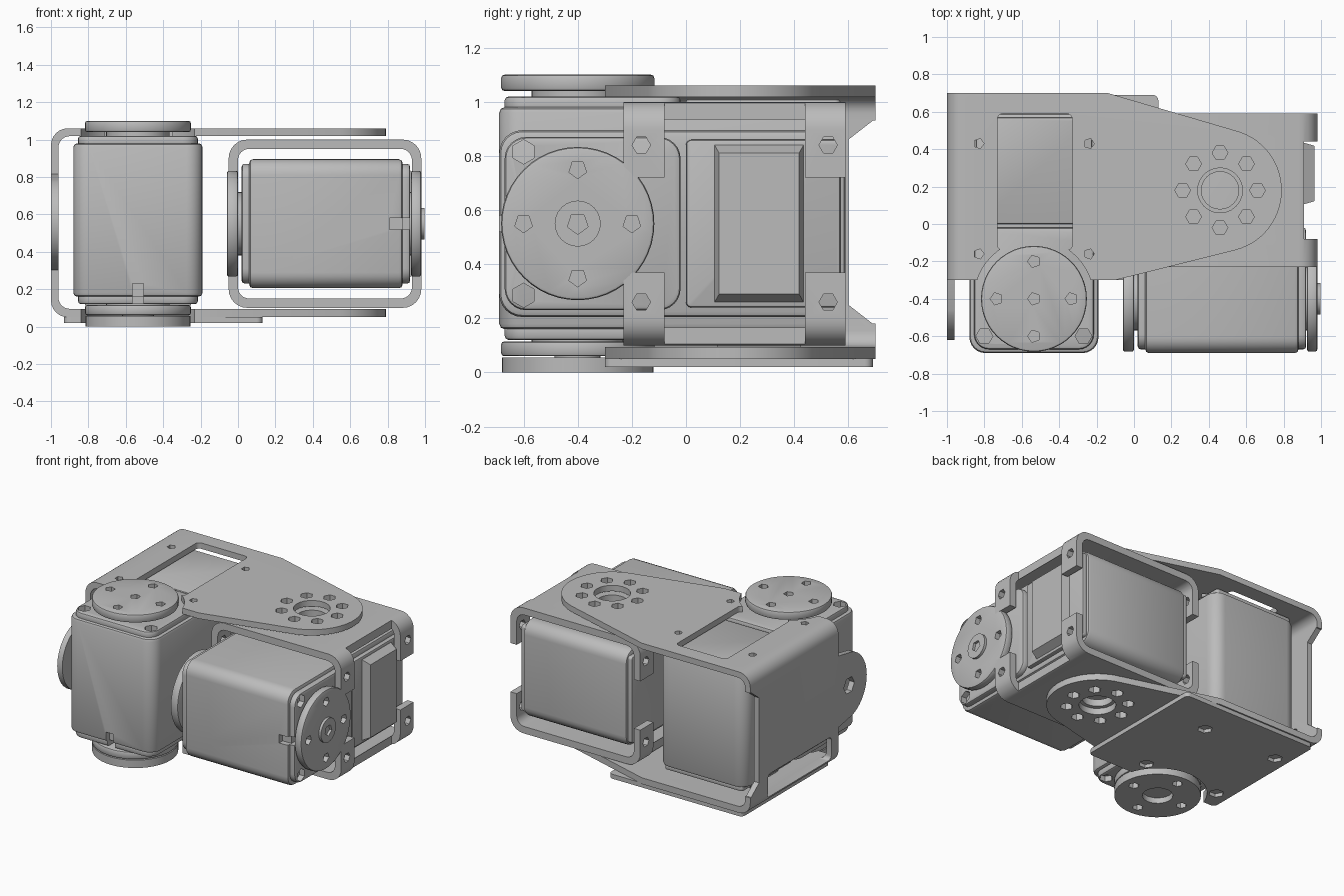
import bpy, bmesh, math
from mathutils import Matrix, Vector

if "Cube" in bpy.data.objects:
    bpy.data.objects.remove(bpy.data.objects["Cube"], do_unlink=True)

grey = bpy.data.materials.new("mid grey")
grey.use_nodes = True
grey.diffuse_color = (0.5, 0.5, 0.5, 1)
grey.node_tree.nodes["Principled BSDF"].inputs["Base Color"].default_value = (0.5, 0.5, 0.5, 1)

AXES = {"z": lambda u, v, w: (u, v, w),
        "x": lambda u, v, w: (w, u, v),
        "y": lambda u, v, w: (u, w, v)}


def arc(cx, cy, r, a0, a1, n):
    """Points along an arc, angles in degrees."""
    angles = [math.radians(a0 + (a1 - a0) * i / n) for i in range(n + 1)]
    return [(cx + r * math.cos(a), cy + r * math.sin(a)) for a in angles]


def circle(cx, cy, r, n=40):
    return arc(cx, cy, r, 0, 360 - 360 / n, n - 1)


def rect(u0, u1, v0, v1, r=0.0):
    """Rectangle outline, with rounded corners if r is given."""
    if r == 0:
        return [(u0, v0), (u1, v0), (u1, v1), (u0, v1)]
    corners = [(u1 - r, v1 - r), (u0 + r, v1 - r), (u0 + r, v0 + r), (u1 - r, v0 + r)]
    return [p for i, c in enumerate(corners) for p in arc(*c, r, 90 * i, 90 * i + 90, 6)]


def prism(name, pts, lo, hi, axis="z", M=Matrix(), bevel=0.0, taper=1.0):
    """Extrude an outline along an axis; taper scales the far end."""
    bm = bmesh.new()
    cu = sum(p[0] for p in pts) / len(pts)
    cv = sum(p[1] for p in pts) / len(pts)
    a = [bm.verts.new(M @ Vector(AXES[axis](u, v, lo))) for u, v in pts]
    b = [bm.verts.new(M @ Vector(AXES[axis](cu + (u - cu) * taper, cv + (v - cv) * taper, hi)))
         for u, v in pts]
    caps = [bm.faces.new(a), bm.faces.new(b)]
    for i in range(len(pts)):
        j = (i + 1) % len(pts)
        bm.faces.new((a[i], a[j], b[j], b[i]))
    bmesh.ops.recalc_face_normals(bm, faces=bm.faces)
    if bevel:
        bmesh.ops.bevel(bm, geom=list({e for f in caps for e in f.edges}), offset=bevel,
                        segments=2, profile=0.5, affect="EDGES")
    mesh = bpy.data.meshes.new(name)
    bm.to_mesh(mesh)
    bm.free()
    mesh.materials.append(grey)
    ob = bpy.data.objects.new(name, mesh)
    bpy.context.collection.objects.link(ob)
    return ob


def carve(ob, cutters, op="DIFFERENCE"):
    """Apply booleans and throw the cutters away."""
    for c in cutters:
        m = ob.modifiers.new("cut", "BOOLEAN")
        m.object, m.operation, m.solver = c, op, "EXACT"
    bpy.context.view_layer.update()
    dg = bpy.context.evaluated_depsgraph_get()
    mesh = bpy.data.meshes.new_from_object(ob.evaluated_get(dg))
    ob.modifiers.clear()
    ob.data = mesh
    for c in cutters:
        bpy.data.objects.remove(c, do_unlink=True)
    return ob


def horn(name, M, lo, hi, cap):
    """Output disc with four bolt sockets and a centre screw."""
    disc = prism(name, circle(0, -0.4, 0.283, 48), lo, hi, M=M, bevel=0.012)
    s = 1 if hi > lo else -1
    spots = [(0.2, 0), (-0.2, 0), (0, 0.2), (0, -0.2)]
    if not cap:
        spots.append((0, 0))
    carve(disc, [prism("socket", circle(x, y - 0.4, 0.034, 5), hi - s * 0.035, hi + s * 0.05, M=M)
                 for x, y in spots])
    if cap:
        carve(prism(name + "_cap", circle(0, -0.4, 0.085, 24), hi - s * 0.01, hi + s * 0.018, M=M),
              [prism("socket", circle(0, -0.4, 0.04, 5), hi - s * 0.02, hi + s * 0.05, M=M)])


def servo(name, M):
    """Motor housing along local z, output discs at both ends."""
    body = prism(name + "_body", rect(-0.345, 0.345, -0.69, 0.59, 0.085), -0.41, 0.41, M=M, bevel=0.02)
    carve(body, [prism("slot", rect(-0.03, 0.03, -0.75, -0.65), 0.34, 0.46, M=M)])
    for s, end in ((1, "outer"), (-1, "inner")):
        cover = prism(f"{name}_{end}_cover", rect(-0.32, 0.32, -0.67, -0.02, 0.08),
                      s * 0.39, s * 0.45, M=M, bevel=0.015)
        carve(cover, [prism("socket", circle(x, -0.6, 0.045, 6), s * 0.41, s * 0.5, M=M)
                      for x in (-0.265, 0.265)] +
              ([prism("slot", rect(-0.03, 0.03, -0.75, -0.6), 0.3, 0.5, M=M)] if s > 0 else []))
        prism(f"{name}_{end}_boss", circle(0, -0.4, 0.17, 32), s * 0.4, s * 0.48, M=M)
        prism(f"{name}_{end}_rear_cover", rect(-0.31, 0.31, 0.0, 0.57, 0.02),
              s * 0.4, s * 0.44, M=M, bevel=0.01)
    prism(name + "_raised_panel", rect(-0.3, 0.3, 0.1, 0.44), 0.42, 0.495, M=M, taper=0.87)
    horn(name + "_outer_horn", M, 0.455, 0.51, True)
    horn(name + "_inner_horn", M, -0.47, -0.53, False)


# Two motors: upright one on the right, lying one on the left
servo("upright_servo", Matrix.Translation((-0.535, 0, 0.57)) @ Matrix.Rotation(math.pi, 4, "Y"))
servo("lying_servo", Matrix.Translation((0.47, 0, 0.55)) @ Matrix.Rotation(math.pi / 2, 4, "Y"))

# Idler disc under the upright motor
carve(prism("lower_idler", circle(-0.535, -0.4, 0.28, 48), 0.0, 0.056),
      [prism("hole", circle(-0.535 + x, y - 0.4, r, n), -0.05, 0.04)
       for x, y, r, n in ((0, 0, 0.1, 16), (0.2, 0, 0.035, 6), (-0.2, 0, 0.035, 6),
                          (0, 0.2, 0.035, 6), (0, -0.2, 0.035, 6))])

# Large C-shaped bracket
outline = ([(-1.05, -0.3), (-0.1, -0.3)] + arc(0.46, 0.18, 0.33, -75, 75, 28)
           + [(-0.14, 0.7), (-1.05, 0.7)])
large = prism("large_bracket", rect(-1, 1.2, 0.05, 1.06, 0.09), -0.6, 0.9, "y")
carve(large, [prism("inside", rect(-0.96, 1.4, 0.095, 1.018, 0.06), -0.8, 1.1, "y")])
carve(large, [prism("outline", outline, -0.2, 1.3)], "INTERSECT")
bolt_spots = [(x, y) for x in (-0.83, -0.24) for y in (0.43, -0.16)]
carve(large, [
    prism("horn_gap", circle(-0.535, -0.4, 0.32, 48), -0.1, 1.2),
    prism("top_window", rect(-0.73, -0.33, -0.14, 0.59, 0.03), 0.9, 1.2),
    prism("side_window", rect(-0.22, 0.5, 0.1, 0.27, 0.03), -1.1, -0.9, "x"),
    prism("back_notch", [(0.6, 0.25), (0.69, 0.18), (0.8, 0.18), (0.8, 0.93), (0.69, 0.93), (0.6, 0.86)],
          -1.1, -0.9, "x"),
    prism("hub_hole", circle(0.46, 0.18, 0.12, 24), -0.1, 1.2)]
    + [prism("ring_hole", circle(0.46 + 0.2 * math.cos(a), 0.18 + 0.2 * math.sin(a), 0.042, 6), -0.1, 1.2)
       for a in (i * math.pi / 4 for i in range(8))]
    + [prism("bolt_hole", circle(x, y, 0.028, 5), 0.9, 1.2) for x, y in bolt_spots])

# Rounded tab on the side of the large bracket
tab = [(-0.28, 0.3), (-0.28, 0.82)] + arc(-0.38, 0.56, 0.24, 110, 250, 20)
carve(prism("side_tab", tab, -1.0, -0.96, "x"),
      [prism("hole", circle(-0.42, 0.56, 0.06, 6), -1.1, -0.9, "x")])

# Reinforcing plate below the large bracket
carve(prism("lower_plate", rect(-0.93, 0.13, -0.3, 0.69, 0.03), 0.02, 0.052),
      [prism("horn_gap", circle(-0.535, -0.4, 0.32, 48), -0.1, 0.2)]
      + [prism("bolt_hole", circle(x, y, 0.05, 6), -0.1, 0.045) for x, y in bolt_spots])

# Small bracket: two plates with folded lugs around the lying motor
small = prism("small_bracket", rect(-0.05, 0.98, 0.1, 1.0, 0.1), -0.23, 0.59, "y")
carve(small, [
    prism("inside", rect(0.0, 0.93, 0.15, 0.95, 0.06), -0.5, 0.9, "y"),
    prism("middle", rect(-0.2, 1.2, 0.37, 0.72), -0.5, 0.9, "y"),
    prism("left_gap", rect(0.91, 1.2, -0.08, 0.44), -0.1, 1.3),
    prism("right_gap", rect(-0.2, 0.02, -0.08, 0.44), -0.1, 1.3),
    prism("hub_hole", circle(0.46, 0.18, 0.1, 24), -0.1, 1.3)])
carve(small, [prism("bolt_hole", circle(y, z, 0.034, 6), -0.2, 1.2, "x")
              for y in (-0.165, 0.525) for z in (0.26, 0.84)])

# Smooth rounded faces, keep sharp edges
for ob in bpy.context.scene.objects:
    ob.select_set(ob.type == "MESH")
    if ob.type == "MESH":
        bpy.context.view_layer.objects.active = ob
bpy.ops.object.shade_smooth_by_angle(angle=math.radians(30))
